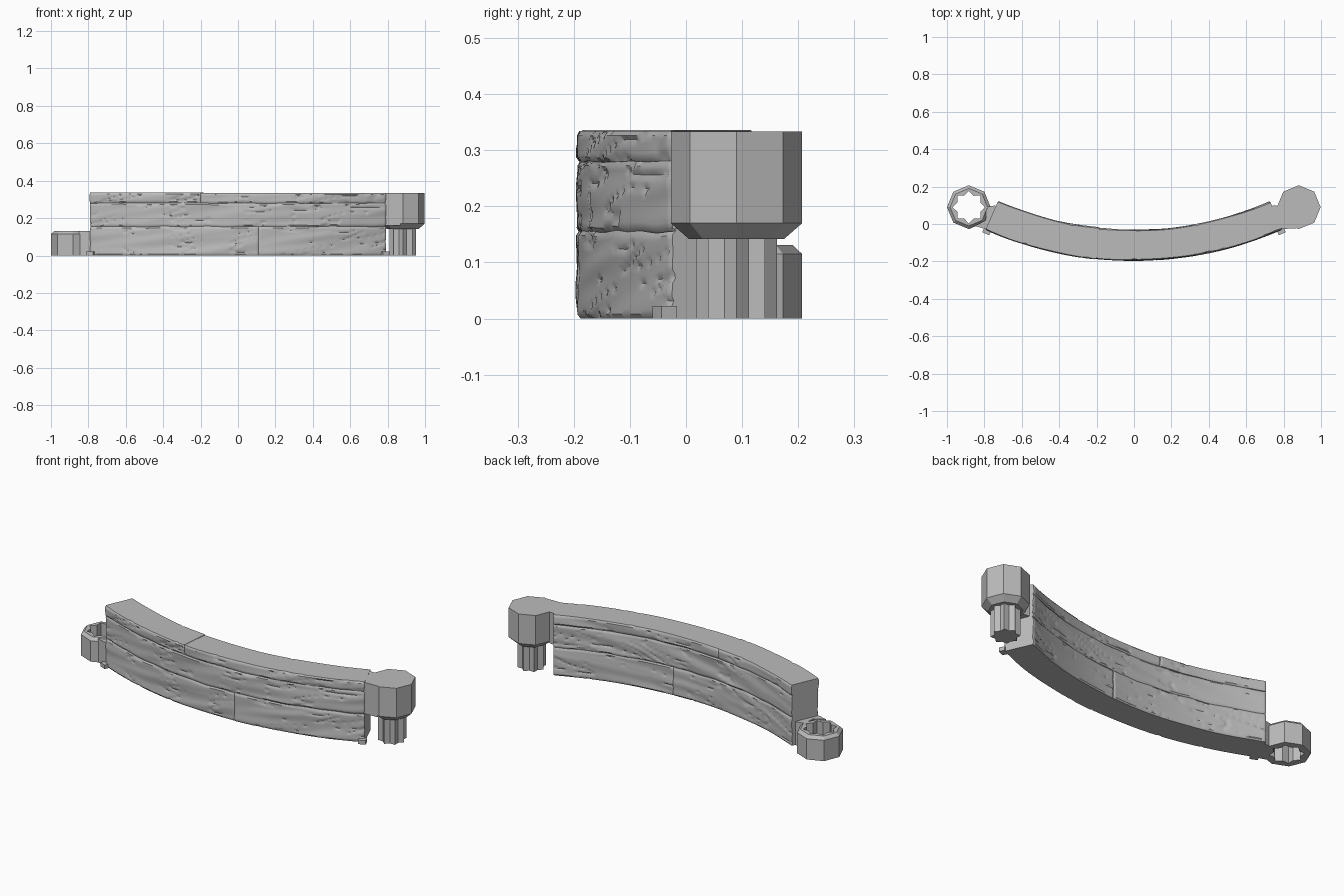
import bpy, bmesh, math
from mathutils import Vector, Matrix, noise

cube = bpy.data.objects.get("Cube")
if cube:
    bpy.data.objects.remove(cube, do_unlink=True)

grey = bpy.data.materials.new("stone grey")
grey.use_nodes = True
grey.diffuse_color = (0.5, 0.5, 0.5, 1)
grey.node_tree.nodes["Principled BSDF"].inputs["Base Color"].default_value = (0.5, 0.5, 0.5, 1)

CENTRE_Y, R_IN, R_OUT = 1.77, 1.80, 1.968
END = math.radians(23.8)


def finish(name, bm, smooth=False):
    bmesh.ops.recalc_face_normals(bm, faces=bm.faces)
    mesh = bpy.data.meshes.new(name)
    bm.to_mesh(mesh)
    bm.free()
    mesh.materials.append(grey)
    ob = bpy.data.objects.new(name, mesh)
    bpy.context.collection.objects.link(ob)
    if smooth:
        bpy.ops.object.select_all(action='DESELECT')
        ob.select_set(True)
        bpy.context.view_layer.objects.active = ob
        bpy.ops.object.shade_smooth_by_angle(angle=math.radians(35))
    return ob


def skin(bm, rings, closed=False):
    """Join successive vertex rings with quads, capping open ends."""
    pairs = list(zip(rings, rings[1:]))
    if closed:
        pairs.append((rings[-1], rings[0]))
    else:
        bm.faces.new(rings[0])
        bm.faces.new(rings[-1])
    for a, b in pairs:
        for i in range(len(a)):
            j = (i + 1) % len(a)
            bm.faces.new((a[i], a[j], b[j], b[i]))


def grain(s, z, seed):
    """Carved wood relief: broad slanted waves with thin cracks."""
    slant = z - 0.13 * s + 0.02 * math.sin(3 * s + seed)
    wave = noise.noise(Vector((s * 2.5, slant * 22, seed)))
    crack = noise.noise(Vector((s * 3.5 + 7, slant * 30, seed + 5)))
    mask = noise.noise(Vector((s * 4, z * 8, seed + 9)))
    cut = max(0, 1 - abs(crack) / 0.08) if mask > 0 else 0
    return -0.003 + 0.005 * wave - 0.005 * cut


def plank(name, a0, a1, z0, z1, seed, bulge=0.0, flat_top=False):
    """Curved board following the wall arc, with rough front and back."""
    cols = max(2, int((a1 - a0) * 1.9 / 0.0075))
    rows = max(6, int((z1 - z0) / 0.0075))
    bm, rings = bmesh.new(), []
    for c in range(cols + 1):
        t = a0 + (a1 - a0) * c / cols
        s = t * 1.9
        near = min(c, cols - c)
        side = 0.004 if near == 0 else 0
        section = []
        for radius, out, order in ((R_OUT, 1, range(rows + 1)),
                                   (R_IN, -1, range(rows, -1, -1))):
            for k in order:
                z = z0 + (z1 - z0) * k / rows
                edge = 0.005 if k in (0, rows) else 0
                d = bulge + grain(s, z, seed + out) - edge - side
                # ragged seams between courses, level base and top
                if 0.01 < z < 0.32:
                    z += 0.004 * noise.noise(Vector((s * 9, z * 6, 3)))
                r = radius + out * d
                section.append(bm.verts.new((r * math.sin(t), CENTRE_Y - r * math.cos(t), z)))
        rings.append(section)
    skin(bm, rings)
    return finish(name, bm, True)


# Three courses of boards, two of them with a butt joint
plank("lower_board_right", -END, 0.056, 0, 0.155, 1)
plank("lower_board_left", 0.056, END, 0, 0.155, 12)
plank("middle_board", -END, END, 0.155, 0.28, 23)
plank("top_board_right", -END, -0.102, 0.28, 0.336, 34, 0.003)
plank("top_board_left", -0.102, END, 0.28, 0.334, 45, 0.001)


def star(bm, centre, tip, valley, z):
    return [bm.verts.new((centre[0] + r * math.cos(i * math.pi / 8),
                          centre[1] + r * math.sin(i * math.pi / 8), z))
            for i in range(16) for r in [valley if i % 2 else tip]]


def octagon(bm, centre, r, z):
    return star(bm, centre, r, r * math.cos(math.pi / 8), z)


# Hinge knob with a fluted peg below
knob = (0.881, 0.09)
bm = bmesh.new()
skin(bm, [star(bm, knob, 0.072, 0.055, 0), star(bm, knob, 0.072, 0.055, 0.142),
          octagon(bm, knob, 0.085, 0.142), octagon(bm, knob, 0.117, 0.17),
          octagon(bm, knob, 0.117, 0.333)])
finish("hinge_peg", bm)

# Matching socket with a fluted hole right through
ring = (-0.883, 0.09)
bm = bmesh.new()
skin(bm, [star(bm, ring, 0.087, 0.066, 0), octagon(bm, ring, 0.117, 0),
          octagon(bm, ring, 0.117, 0.115), octagon(bm, ring, 0.1, 0.131),
          star(bm, ring, 0.087, 0.066, 0.131)], closed=True)
finish("hinge_socket", bm)


def prism(name, outline, z0, z1):
    bm = bmesh.new()
    skin(bm, [[bm.verts.new((x, y, z)) for x, y in outline] for z in (z0, z1)])
    return finish(name, bm)


# Necks joining the hinge parts to the wall ends
prism("peg_neck", [(0.74, -0.02), (0.8, -0.026), (0.87, -0.024), (0.83, 0.09), (0.74, 0.1)], 0.16, 0.333)
prism("socket_neck", [(-0.75, -0.02), (-0.8, -0.026), (-0.85, -0.01), (-0.793, 0.02),
                      (-0.79, 0.09), (-0.74, 0.1)], 0, 0.13)

# Small locating tabs at the foot of each end
for label, sign in (("left", 1), ("right", -1)):
    bm = bmesh.new()
    place = Matrix.Translation((sign * 0.787, -0.038, 0.011)) @ Matrix.Rotation(sign * END, 4, 'Z')
    bmesh.ops.create_cube(bm, size=1, matrix=place @ Matrix.Diagonal((0.04, 0.03, 0.022, 1)))
    finish(label + "_foot_tab", bm)
